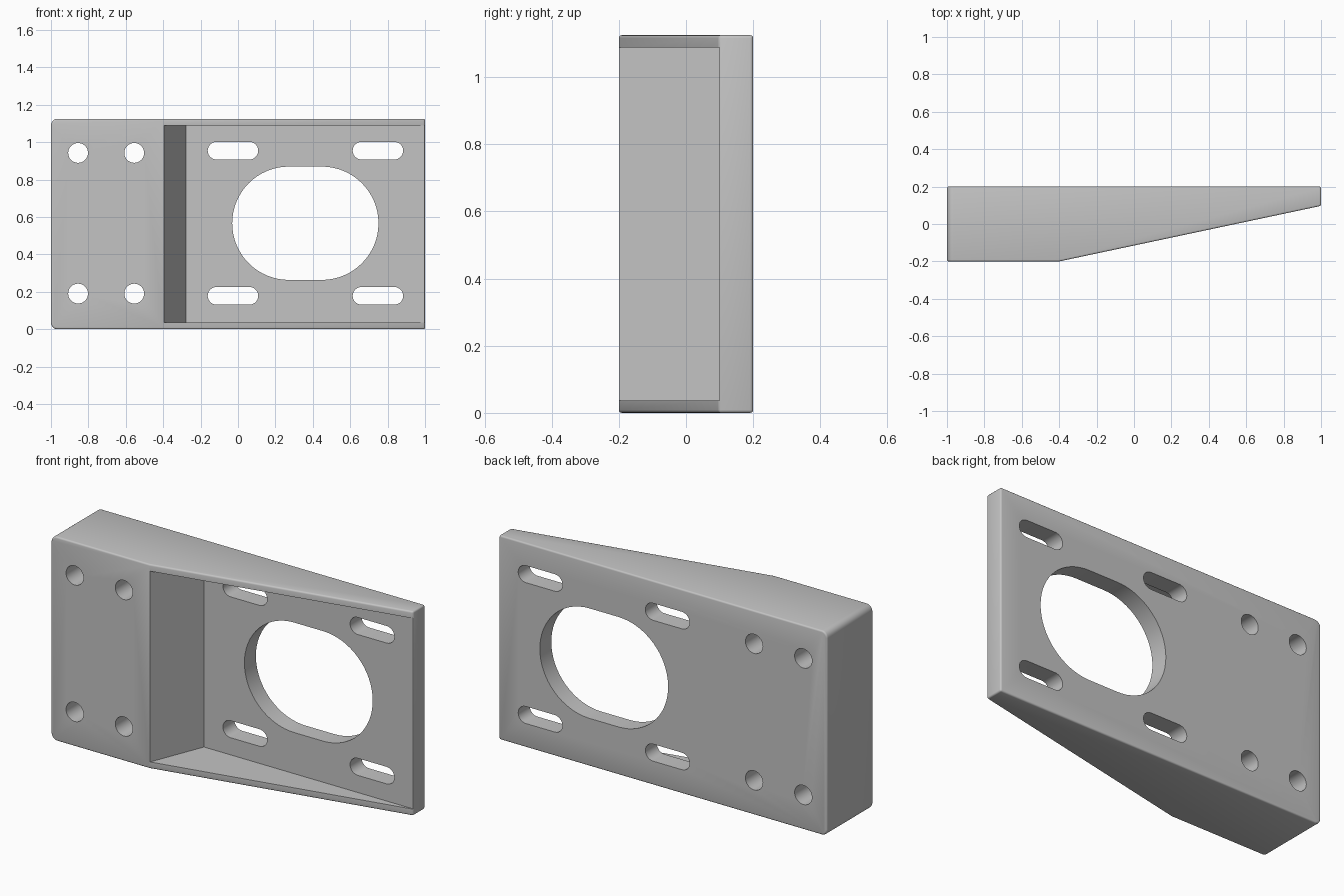
import bpy
import bmesh
import math

cube = bpy.data.objects.get("Cube")
if cube:
    bpy.data.objects.remove(cube, do_unlink=True)

HEIGHT = 1.125
MID_Z = HEIGHT / 2 + 0.004

grey = bpy.data.materials.new("plain grey")
grey.use_nodes = True
colour = (0.55, 0.55, 0.55, 1)
grey.diffuse_color = colour
grey.node_tree.nodes["Principled BSDF"].inputs["Base Color"].default_value = colour


def prism(name, outline, offset):
    """Extrude a closed 3D outline along an offset into a solid."""
    bm = bmesh.new()
    face = bm.faces.new([bm.verts.new(p) for p in outline])
    new = bmesh.ops.extrude_face_region(bm, geom=[face])["geom"]
    verts = [g for g in new if isinstance(g, bmesh.types.BMVert)]
    bmesh.ops.translate(bm, verts=verts, vec=offset)
    bmesh.ops.recalc_face_normals(bm, faces=bm.faces)
    mesh = bpy.data.meshes.new(name)
    bm.to_mesh(mesh)
    bm.free()
    mesh.materials.append(grey)
    obj = bpy.data.objects.new(name, mesh)
    bpy.context.collection.objects.link(obj)
    return obj


def slot_outline(x, z, radius, straight, steps):
    """Rounded slot outline in front of the bracket; straight=0 is a circle."""
    points = []
    for side, start in ((1, -math.pi / 2), (-1, math.pi / 2)):
        for i in range(steps + (straight > 0)):
            a = start + math.pi * i / steps
            points.append((x + side * straight + radius * math.cos(a), -0.5,
                           z + radius * math.sin(a)))
    return points


def apply(obj, modifier):
    bpy.context.view_layer.objects.active = obj
    bpy.ops.object.modifier_apply(modifier=modifier.name)


def cut(obj, cutter):
    mod = obj.modifiers.new("cut", "BOOLEAN")
    mod.operation = "DIFFERENCE"
    mod.solver = "EXACT"
    mod.object = cutter
    apply(obj, mod)
    bpy.data.objects.remove(cutter, do_unlink=True)


# Tapered body
profile = [(-1, -0.2), (-0.4, -0.2), (1, 0.097), (1, 0.2), (-1, 0.2)]
bracket = prism("bracket", [(x, y, 0) for x, y in profile], (0, 0, HEIGHT))

# Rounded corners at the thick end
bm = bmesh.new()
bm.from_mesh(bracket.data)
corners = [e for e in bm.edges if all(v.co.x < -0.99 for v in e.verts)
           and abs(e.verts[0].co.z - e.verts[1].co.z) < 0.01]
bmesh.ops.bevel(bm, geom=corners, offset=0.035, segments=6, profile=0.5,
                affect="EDGES")
bm.to_mesh(bracket.data)
bm.free()

# Softened outer edges
soft = bracket.modifiers.new("soft edges", "BEVEL")
soft.width = 0.009
soft.segments = 3
soft.limit_method = "ANGLE"
soft.angle_limit = math.radians(30)
apply(bracket, soft)

# Pocket between the two side rails, open at the thin end
pocket = [(-0.477, -0.4), (-0.277, 0.1), (1.2, 0.1), (1.2, -0.4)]
cut(bracket, prism("pocket_cutter", [(x, y, 0.037) for x, y in pocket],
                   (0, 0, HEIGHT - 0.074)))

# Large oval opening, round bolt holes and adjustment slots
holes = [(0.36, MID_Z, 0.303, 0.088, 32)]
for side in (-1, 1):
    holes += [(x, MID_Z + side * 0.376, 0.053, 0, 16) for x in (-0.855, -0.555)]
    holes += [(x, MID_Z + side * 0.388, 0.047, 0.088, 14) for x in (-0.027, 0.748)]
for hole in holes:
    cut(bracket, prism("hole_cutter", slot_outline(*hole), (0, 1, 0)))

bpy.ops.object.select_all(action="DESELECT")
bracket.select_set(True)
bpy.context.view_layer.objects.active = bracket
bpy.ops.object.shade_smooth_by_angle(angle=math.radians(35))
